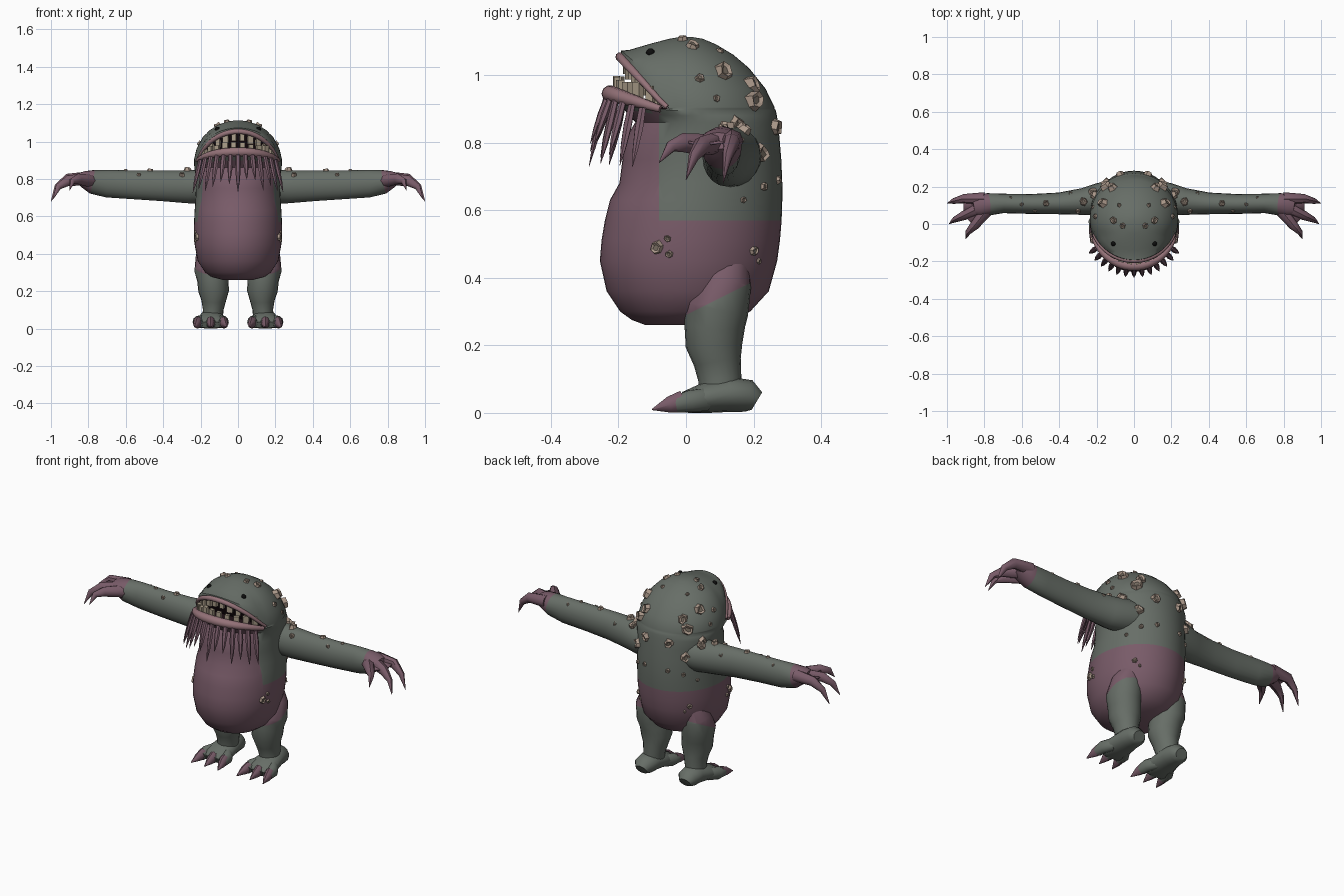
import bpy, bmesh, math, random
from mathutils import Vector, Matrix

random.seed(4)
cube = bpy.data.objects.get("Cube")
if cube:
    bpy.data.objects.remove(cube, do_unlink=True)


def material(name, rgb):
    m = bpy.data.materials.new(name)
    m.use_nodes = True
    m.diffuse_color = (*rgb, 1)
    bsdf = next(n for n in m.node_tree.nodes if n.type == "BSDF_PRINCIPLED")
    bsdf.inputs["Base Color"].default_value = (*rgb, 1)
    bsdf.inputs["Roughness"].default_value = 0.8
    return m


GREEN = material("grey green skin", (.135, .155, .135))
PINK = material("dull plum skin", (.19, .105, .14))
LIP = material("lip pink", (.30, .17, .19))
MOUTH = material("mouth dark", (.02, .008, .012))
STONE = material("barnacle tan", (.40, .31, .25))
PIT = material("barnacle pit", (.17, .14, .11))
TOOTH = material("tooth", (.42, .35, .26))
BLACK = material("eye black", (.004, .004, .004))


def finish(name, bm, mats, mirror=False, smooth=True):
    bmesh.ops.recalc_face_normals(bm, faces=bm.faces)
    for f in bm.faces:
        f.smooth = smooth
    me = bpy.data.meshes.new(name)
    bm.to_mesh(me)
    bm.free()
    for m in mats:
        me.materials.append(m)
    if smooth:
        me.set_sharp_from_angle(angle=math.radians(45))
    ob = bpy.data.objects.new(name, me)
    bpy.context.collection.objects.link(ob)
    if mirror:
        ob.modifiers.new("mirror", "MIRROR").use_clip = False
    return ob


def skin_rings(bm, rings):
    """Bridge rings of points and cap both ends."""
    vs = [[bm.verts.new(p) for p in r] for r in rings]
    n = len(vs[0])
    for a, b in zip(vs, vs[1:]):
        for i in range(n):
            j = (i + 1) % n
            bm.faces.new((a[i], a[j], b[j], b[i]))
    bm.faces.new(vs[0])
    bm.faces.new(vs[-1])


def tube(bm, pts, n=12, hint=(0, 0, 1), floor=False):
    """Sweep an ellipse; each point is x, y, z, half width, half height."""
    rings = []
    cs = [Vector(p[:3]) for p in pts]
    for k, p in enumerate(pts):
        t = (cs[min(k + 1, len(cs) - 1)] - cs[max(k - 1, 0)]).normalized()
        side = t.cross(Vector(hint)).normalized()
        up = side.cross(t)
        ring = []
        for i in range(n):
            a = math.tau * i / n
            v = cs[k] + side * p[3] * math.cos(a) + up * p[4] * math.sin(a)
            if floor:
                v.z = max(v.z, 0)
            ring.append(v)
        rings.append(ring)
    skin_rings(bm, rings)


# Body rows: height, rise toward the snout, front y, back y, half width
HINGE = -.06
belly = [(.26, 0, -.12, .06, .08), (.275, 0, -.16, .13, .14), (.30, 0, -.195, .19, .175),
         (.36, 0, -.235, .245, .215), (.45, 0, -.255, .27, .232), (.51, 0, -.25, .278, .236),
         (.57, 0, -.24, .283, .235), (.63, 0, -.225, .285, .232), (.68, 0, -.197, .285, .228),
         (.75, 0, -.188, .282, .225), (.81, 0, -.18, .277, .228), (.86, 0, -.15, .272, .233)]
JAW = (.895, .3, -.225, .266, .235)
BROW = (.905, 1.1, -.195, .262, .235)
head = [(.96, .85, -.192, .235, .222), (1.02, .5, -.168, .187, .19), (1.06, .28, -.14, .14, .152),
        (1.09, .1, -.10, .09, .105), (1.107, 0, -.05, .05, .055), (1.112, 0, -.02, .02, .02)]
jowl = (.88, .15, -.185, .269, .235)


def on_row(row, a):
    z, rise, yf, yb, w = row
    y = (yf + yb) / 2 - (yb - yf) / 2 * math.cos(a)
    return Vector((w * math.sin(a), y, z + rise * max(0, HINGE - y)))


def ring(row, n=48):
    return [on_row(row, math.tau * i / n) for i in range(n)]


throat = [Vector((p.x, max(p.y, HINGE + .01), .9)) for p in ring(BROW)]
bm = bmesh.new()
skin_rings(bm, [ring(r) for r in belly + [jowl, JAW]] + [throat] + [ring(r) for r in [BROW] + head])
bmesh.ops.remove_doubles(bm, verts=bm.verts, dist=.0005)
# Straight edge where the plum chest meets the green flank
chest = [f for f in bm.faces if .57 < f.calc_center_median().z < .875]
geom = chest + list({e for f in chest for e in f.edges}) + list({v for f in chest for v in f.verts})
bmesh.ops.bisect_plane(bm, geom=geom, plane_co=(0, -.08, 0), plane_no=(0, 1, 0))
bm.normal_update()
for f in bm.faces:
    c = f.calc_center_median()
    jaw_plane = .895 + .3 * max(0, HINGE - c.y)
    brow_plane = .905 + 1.1 * max(0, HINGE - c.y)
    if c.z < .57 or (c.y < -.08 and c.z < .90 and c.z < jaw_plane - .002):
        f.material_index = 1
    elif c.y < HINGE + .005 and jaw_plane - .002 <= c.z <= brow_plane + .004:
        f.material_index = 2
finish("body", bm, [GREEN, PINK, MOUTH])

# Lips along the two rims of the mouth
for name, row, thin, fat in (("lower_lip", JAW, .008, .017), ("upper_lip", BROW, .006, .008)):
    bm = bmesh.new()
    pts = []
    for i in range(25):
        a = -1.17 + 2.34 * i / 24
        r = thin + fat * max(0, math.cos(a * 1.2))
        pts.append((*on_row(row, a), r, r))
    tube(bm, pts, 10)
    finish(name, bm, [LIP])

# Blunt teeth
for name, row, up, spread in (("lower_teeth", JAW, 1, .95), ("upper_teeth", BROW, -1, .9)):
    bm = bmesh.new()
    for i in range(10):
        a = spread * (2 * i / 9 - 1)
        p = on_row(row, a)
        h = random.uniform(.042, .056)
        spot = Vector((p.x * .94, p.y + .018, p.z + up * h / 2))
        size = Matrix.Diagonal((random.uniform(.024, .032), .018, h, 1))
        bmesh.ops.create_cube(bm, size=1, matrix=Matrix.Translation(spot) @ Matrix.Rotation(a, 4, "Z") @ size)
    finish(name, bm, [TOOTH], smooth=False)

# Beard of hanging tendrils
bm = bmesh.new()
for i in range(13):
    a = .95 * (i / 6 - 1)
    b = on_row(JAW, a) + Vector((0, 0, -.012))
    out = Vector((math.sin(a), -math.cos(a), 0))
    drop = random.uniform(.13, .22)
    pts = []
    for t, r in ((0, .013), (.35, .015), (.7, .010), (1, .001)):
        p = b + out * (.012 + .05 * t) + Vector((0, 0, -drop * t))
        pts.append((*p, r, r * .7))
    tube(bm, pts, 6, hint=out)
finish("beard_tendrils", bm, [PINK])

# Eyes
bm = bmesh.new()
bmesh.ops.create_uvsphere(bm, u_segments=12, v_segments=8, radius=.013,
                          matrix=Matrix.Translation((.11, -.105, 1.066)))
finish("eyes", bm, [BLACK], mirror=True)

# Arms, plum from the wrist on
bm = bmesh.new()
tube(bm, [(.08, .13, .765, .10, .08), (.19, .135, .76, .085, .092), (.27, .12, .758, .072, .088),
          (.40, .11, .763, .058, .082), (.55, .107, .768, .053, .077), (.70, .11, .775, .052, .074),
          (.78, .105, .785, .06, .064), (.83, .10, .80, .06, .043), (.86, .095, .805, .045, .025)], 20)
for f in bm.faces:
    f.material_index = int(f.calc_center_median().x > .785)
finish("arms", bm, [GREEN, PINK], mirror=True)

# Clawed fingers and the webs between them
fingers = [[(.79, .07, .79), (.855, -.01, .80), (.90, -.08, .74)],
           [(.80, .10, .80), (.91, .045, .79), (.99, 0, .69)],
           [(.80, .135, .805), (.91, .135, .80), (1.0, .11, .68)]]
bm = bmesh.new()
for base, knuckle, tip in fingers:
    mid = (Vector(knuckle) + Vector(tip)) / 2 + Vector((.01, 0, .018))
    tube(bm, [(*base, .035, .035), (*knuckle, .025, .028), (*mid, .015, .018), (*tip, .001, .001)], 8)
finish("fingers", bm, [PINK], mirror=True)
bm = bmesh.new()
for f, g in zip(fingers, fingers[1:]):
    v = [bm.verts.new(p) for p in (f[0], f[1], g[1], g[0])]
    bm.faces.new(v)
finish("finger_webs", bm, [PINK], mirror=True).modifiers.new("thick", "SOLIDIFY").thickness = .008

# Legs, with plum thighs above a slanted edge
bm = bmesh.new()
tube(bm, [(.13, .13, .45, .06, .06), (.14, .115, .39, .085, .08), (.145, .09, .31, .088, .096),
          (.135, .085, .26, .083, .09), (.13, .083, .20, .082, .084), (.13, .093, .15, .066, .07),
          (.133, .10, .10, .055, .064), (.135, .10, .06, .055, .06)], 20, hint=(0, 1, 0))
bmesh.ops.bisect_plane(bm, geom=bm.verts[:] + bm.edges[:] + bm.faces[:],
                       plane_co=(0, .08, .33), plane_no=(0, -.5, 1))
for f in bm.faces:
    c = f.calc_center_median()
    f.material_index = int(c.z - .33 > .5 * (c.y - .08))
finish("legs", bm, [GREEN, PINK], mirror=True)

# Feet, toes and claws resting on the floor
bm = bmesh.new()
tube(bm, [(.14, .21, .035, .035, .03), (.14, .185, .05, .058, .048), (.14, .13, .055, .064, .052),
          (.143, .06, .045, .075, .046), (.146, 0, .03, .08, .034), (.146, -.02, .02, .07, .02)],
     16, floor=True)
claws = bmesh.new()
for d in (-.068, 0, .068):
    x = .146 + d
    tube(bm, [(.146 + d * .6, .06, .04, .026, .035), (x, .01, .034, .03, .034),
              (x, -.03, .026, .026, .026)], 10, floor=True)
    tube(claws, [(x, -.01, .033, .024, .033), (x + d * .1, -.05, .024, .02, .024),
                 (x + d * .25, -.10, .01, .002, .002)], 8, floor=True)
finish("feet", bm, [GREEN], mirror=True)
finish("toe_claws", claws, [PINK], mirror=True)


# Barnacles: faceted stubs with a sunken pit
def barnacle(bm, spot, normal, r):
    rot = Vector(normal).to_track_quat("Z", "Y").to_matrix().to_4x4()
    spin = Matrix.Rotation(random.uniform(0, 3), 4, "Z")
    made = bmesh.ops.create_cone(bm, cap_ends=True, segments=6, radius1=r, radius2=r * .62,
                                 depth=r * 1.1, matrix=Matrix.Translation(spot) @ rot @ spin)
    for v in made["verts"]:
        v.co += Vector([random.uniform(-.13, .13) * r for _ in range(3)])
    n = Vector(normal).normalized()
    bm.normal_update()
    faces = {f for v in made["verts"] for f in v.link_faces}
    top = max(faces, key=lambda f: (f.calc_center_median() - Vector(spot)).dot(n))
    bmesh.ops.inset_individual(bm, faces=[top], thickness=r * .3, depth=-r * .2)
    top.material_index = 1


def shape_at(z):
    rows = belly + [JAW] + head
    for a, b in zip(rows, rows[1:]):
        if a[0] <= z <= b[0]:
            t = (z - a[0]) / (b[0] - a[0])
            yf, yb, w = (a[k] + (b[k] - a[k]) * t for k in (2, 3, 4))
            return (yf + yb) / 2, (yb - yf) / 2, w


spots = [(-.01, 1.105, .02), (.02, 1.085, .023), (.10, 1.07, .014), (.11, 1.01, .035), (.04, .99, .018),
         (.09, .93, .015), (.20, .92, .04), (.195, .97, .034), (.262, .845, .03), (.15, .85, .032),
         (.22, .77, .033), (.23, .67, .015), (.17, .63, .012), (.272, .69, .016), (-.085, .49, .024),
         (-.055, .515, .013), (-.05, .47, .014), (.20, .48, .018), (.215, .45, .011)]
bm = bmesh.new()
for y, z, r in spots:
    yc, ry, w = shape_at(z)
    x = w * math.sqrt(max(.01, 1 - ((y - yc) / ry) ** 2))
    _, ry2, w2 = shape_at(max(.27, z - .02))
    slope = (w2 - w) / .02 / w
    barnacle(bm, (x, y, z), (x / w ** 2, (y - yc) / ry ** 2, slope), r)
finish("body_barnacles", bm, [STONE, PIT], mirror=True, smooth=False)
bm = bmesh.new()
for x, y, z, r in ((.22, .17, .835, .03), (.27, .12, .845, .026), (.30, .07, .825, .016), (.34, .16, .81, .015),
                   (.47, .11, .843, .021), (.53, .07, .825, .012), (.60, .105, .846, .012), (.66, .14, .83, .01)):
    barnacle(bm, (x, y, z), (0, y - .11, .07), r)
finish("arm_barnacles", bm, [STONE, PIT], mirror=True, smooth=False)
